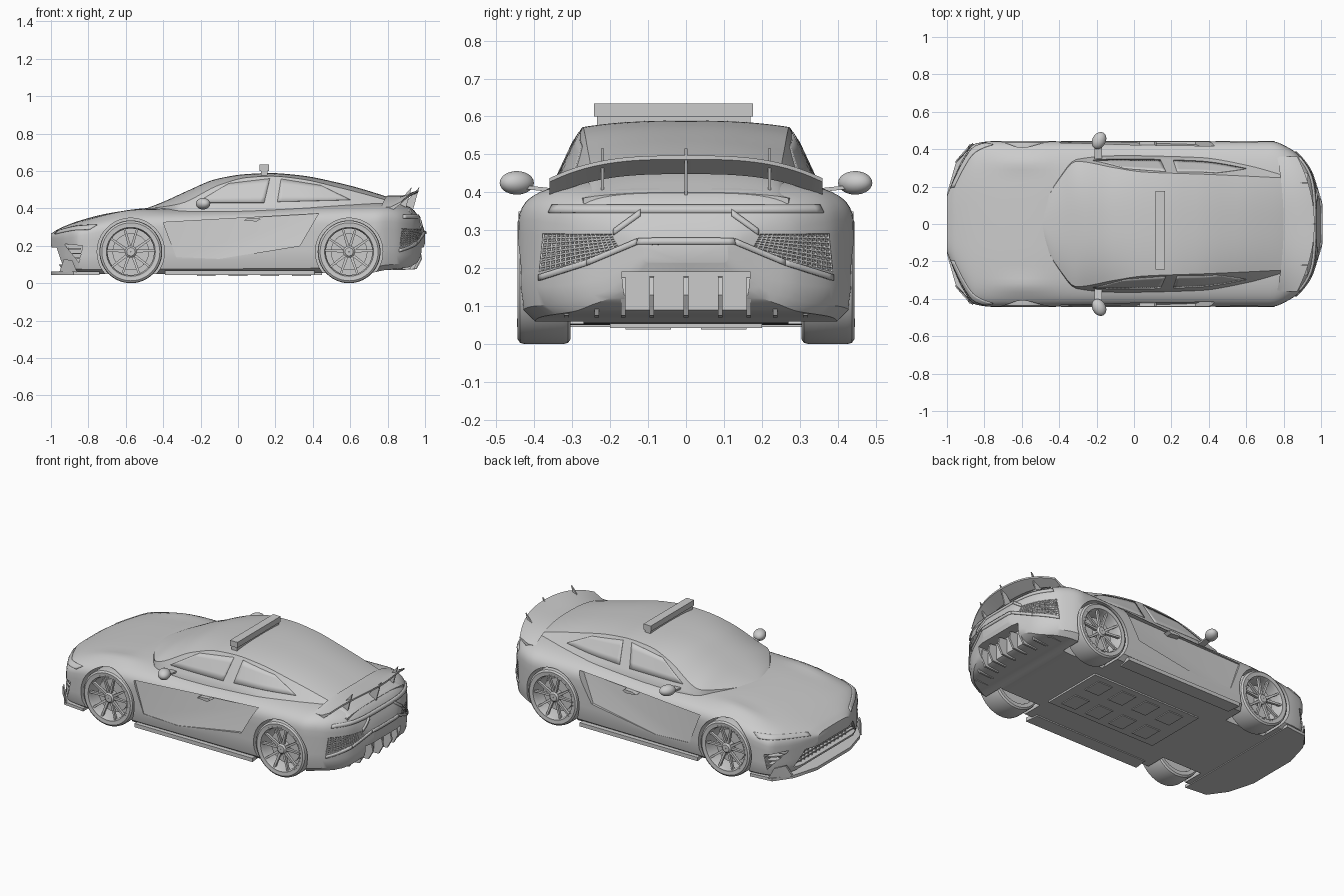
import bpy, bmesh, math
from mathutils import Vector, Matrix
from mathutils.bvhtree import BVHTree

if "Cube" in bpy.data.objects:
    bpy.data.objects.remove(bpy.data.objects["Cube"])


def add(name, bm, mirror=False):
    bmesh.ops.recalc_face_normals(bm, faces=bm.faces)
    me = bpy.data.meshes.new(name)
    bm.to_mesh(me)
    bm.free()
    ob = bpy.data.objects.new(name, me)
    bpy.context.collection.objects.link(ob)
    if mirror:
        ob.modifiers.new("mirror", 'MIRROR').use_axis = (False, True, False)
    return ob


def hull(name, pts, mirror=False):
    bm = bmesh.new()
    for p in pts:
        bm.verts.new(p)
    bmesh.ops.convex_hull(bm, input=bm.verts)
    bmesh.ops.dissolve_limit(bm, angle_limit=0.01, verts=bm.verts, edges=bm.edges)
    return add(name, bm, mirror)


def box(name, x, y, z, mirror=False):
    return hull(name, [(a, b, c) for a in x for b in y for c in z], mirror)


def rings(name, loops, cap=True, wrap=False, mirror=False):
    """Skin a row of closed loops."""
    bm = bmesh.new()
    rows = [[bm.verts.new(p) for p in l] for l in loops]
    n = len(rows[0])
    for a, b in zip(rows, rows[1:] + (rows[:1] if wrap else [])):
        for i in range(n):
            bm.faces.new((a[i], a[(i + 1) % n], b[(i + 1) % n], b[i]))
    if cap and not wrap:
        bm.faces.new(rows[0])
        bm.faces.new(rows[-1])
    return add(name, bm, mirror)


def curve(*p):
    """Monotone cubic through (x, value) points."""
    k = [(b[1] - a[1]) / (b[0] - a[0]) for a, b in zip(p, p[1:])]
    m = [k[0]] + [2 * a * b / (a + b) if a * b > 0 else 0 for a, b in zip(k, k[1:])] + [k[-1]]

    def f(x):
        i = max(j for j in range(len(p) - 1) if j == 0 or x >= p[j][0])
        h = p[i + 1][0] - p[i][0]
        t = (x - p[i][0]) / h
        return ((2*t**3 - 3*t*t + 1) * p[i][1] + (t**3 - 2*t*t + t) * h * m[i]
                + (3*t*t - 2*t**3) * p[i + 1][1] + (t**3 - t*t) * h * m[i + 1])
    return f


def full(x, half):
    """Close a half section (y, z) that runs from bottom centre to top centre."""
    return [(x, y, z) for y, z in half] + [(x, -y, z) for y, z in half[-2:0:-1]]


def cut(ob, cutter):
    mod = ob.modifiers.new("cut", 'BOOLEAN')
    mod.operation, mod.object, mod.solver = 'DIFFERENCE', cutter, 'EXACT'
    bpy.context.view_layer.objects.active = ob
    bpy.ops.object.modifier_apply(modifier=mod.name)
    bpy.data.objects.remove(cutter)


def tree(ob):
    return BVHTree.FromPolygons([v.co for v in ob.data.vertices], [p.vertices for p in ob.data.polygons])


def patch(name, bvh, c, d, thick=0.006, nu=16, nv=4, mirror=True, lattice=False):
    """Four-cornered panel projected on a surface along direction d."""
    c, d = [Vector(p) for p in c], Vector(d).normalized()
    bm, grid = bmesh.new(), []
    for j in range(nv + 1):
        row = []
        for i in range(nu + 1):
            p = c[0].lerp(c[1], i / nu).lerp(c[3].lerp(c[2], i / nu), j / nv)
            hit = bvh.ray_cast(p - d * 0.3, d)[0] or bvh.find_nearest(p)[0]
            row.append(bm.verts.new(hit))
        grid.append(row)
    for a, b in zip(grid, grid[1:]):
        for i in range(nu):
            bm.faces.new((a[i], a[i + 1], b[i + 1], b[i]))
    ob = add(name, bm, mirror)
    mod = ob.modifiers.new("thick", 'WIREFRAME' if lattice else 'SOLIDIFY')
    mod.thickness, mod.offset = thick, 0
    return ob


# Lower body
zc = curve((-1, .265), (-.96, .29), (-.845, .335), (-.685, .375), (-.47, .402), (0, .41), (.5, .43),
           (.785, .435), (.91, .41), (.945, .385), (.985, .315), (1, .27))
zb = curve((-1, .2), (-.97, .13), (-.94, .075), (-.85, .055), (-.7, .05), (.7, .055), (.785, .07),
           (.91, .085), (.963, .117), (.985, .17), (1, .215))
bw = curve((-1, .15), (-.957, .26), (-.92, .34), (-.85, .43), (-.75, .443), (0, .44), (.73, .443),
           (.84, .4), (.94, .29), (.985, .16), (1, .11))


def body_section(x):
    w, b, t = bw(x), zb(x), zc(x)
    m = b + (t - b) * .6
    half = [(0, b), (w * .9, b), (w * .975, b + .12 * (m - b)), (w, b + .35 * (m - b)), (w, (b + m) / 2 + .04 * (m - b))]
    for i in range(17):
        a = i / 16 * math.pi / 2
        y = w * max(math.cos(a), 0) ** (2 / 3.6) if i < 16 else 0
        z = m + (t - m) * math.sin(a) ** (2 / 3.6)
        z += .012 * math.exp(-((y - .33) / .05) ** 2 - ((x + .6) / .15) ** 2) * (i > 3)
        half.append((y, z))
    return full(x, half)


body = rings("body", [body_section(math.sin(math.pi / 2 * (i / 48 - 1))) for i in range(97)])
skin = tree(body)

# Cabin
cb = curve((-.5, .02), (-.46, .15), (-.4, .25), (-.31, .345), (-.1, .365), (.35, .365), (.6, .34), (.8, .3), (.93, .27))
ce = curve((-.5, .01), (-.46, .14), (-.4, .24), (-.31, .335), (-.1, .3), (.05, .278), (.4, .265), (.93, .24))
ze = curve((-.5, .395), (-.31, .425), (-.1, .525), (.05, .565), (.18, .572), (.33, .558), (.545, .51),
           (.7, .47), (.85, .425), (.93, .39))
zt = curve((-.5, .396), (-.4, .435), (-.257, .5), (-.12, .556), (.04, .583), (.17, .589), (.33, .577),
           (.545, .535), (.7, .493), (.84, .445), (.93, .4))


def cabin_section(x):
    half = [(0, .37), (cb(x), .37)]
    half += [(cb(x) + (ce(x) - cb(x)) * i / 5, .385 + (ze(x) - .385) * i / 5) for i in range(6)]
    half += [(ce(x) * (1 - i / 12), ze(x) + (zt(x) - ze(x)) * (1 - (1 - i / 12) ** 2.6)) for i in range(1, 13)]
    return full(x, half)


cabin = rings("cabin", [cabin_section(-.5 + 1.43 * i / 60) for i in range(61)])
glass = tree(cabin)
for name, q in (("front_side_window", [(-.22, .43), (.14, .43), (.17, .558), (-.05, .532)]),
                ("rear_side_window", [(.21, .435), (.6, .445), (.44, .522), (.23, .556)])):
    patch(name, glass, [(x, .5, z) for x, z in q], (0, -1, 0), .007)

# Wheel arches, door scoops, front and rear recesses
WX, WR = (-.573, .594), .168
for s in (1, -1):
    for x in WX:
        ring = lambda y: [(x + .18 * math.cos(a * math.pi / 32), s * y, WR + .18 * math.sin(a * math.pi / 32)) for a in range(64)]
        cut(body, rings("arch_cutter", [ring(.27), ring(.55)]))
    scoop = [(-.4, .325, .425), (.43, .372, .385), (.33, .2, .425), (-.1, .13, .438), (-.33, .14, .438)]
    cut(body, hull("scoop_cutter", [(x, s * y, z) for x, z, d in scoop for y in (d, .5)] and
                   [(x, s * y, z) for x, z, d in scoop for y in (d, .5)]))
    cut(body, hull("vent_cutter", [(x, s * y, z) for x, z in ((-.93, .21), (-.83, .2), (-.85, .11)) for y in (.33, .5)]))
cut(body, hull("grille_cutter", [(x, y, z) for x in (-1.1, -.91) for y, z in ((-.23, .19), (.23, .19), (.3, .1), (-.3, .1))]))
cut(body, hull("diffuser_cutter", [(x, y, z) for x in (.925, 1.1) for y, z in ((-.17, .19), (.17, .19), (.155, .05), (-.155, .05))]))

# Front end
for i in range(4):
    h = .29 - i * .018
    box("grille_bar", (-.935, -.9), (-h, h), (.112 + i * .021, .119 + i * .021))
for i in range(-6, 7):
    box("grille_upright", (-.93, -.9), (i * .036 - .003, i * .036 + .003), (.1, .19))
patch("headlight", skin, [(-.985, .2, .262), (-.8, .44, .287), (-.76, .43, .312), (-.965, .2, .28)], (.7, -.7, -.1), .01)
for i in range(3):
    z = .13 + i * .025
    hull("corner_vent_fin", [(x, y, z + dz) for x, y in ((-.91, .34), (-.9, .375), (-.84, .43), (-.84, .36)) for dz in (0, .007)], True)
plan = [(-1, .16), (-.955, .32), (-.88, .425), (-.74, .44), (-.74, .3)]
hull("front_splitter", [(x, s * y, z) for x, y in plan for s in (1, -1) for z in (.045, .063)])
hull("front_canard", [(x, y + dy, z) for x, y, z in ((-.955, .335, .06), (-.93, .365, .13), (-.86, .435, .06), (-.885, .415, .12)) for dy in (-.012, 0)], True)

# Sills, underbody and door handles
hull("side_skirt", [(x, y, z) for x, y in ((-.38, .36), (-.39, .445), (.4, .36), (.41, .445)) for z in (.045, .068)], True)
box("underbody_panel", (-.3, .45), (-.2, .2), (.043, .06))
for i in range(4):
    box("underbody_rib", (-.22 + i * .17, -.12 + i * .17), (.04, .16), (.038, .05), True)
hull("door_handle", [(x, y, z) for x, z in ((.03, .335), (.05, .347), (.11, .35), (.12, .342), (.1, .33)) for y in (.39, .442)], True)

# Mirrors
bm = bmesh.new()
bmesh.ops.create_uvsphere(bm, u_segments=24, v_segments=14, radius=1,
                          matrix=Matrix.Translation((-.187, .446, .425)) @ Matrix.Rotation(-.5, 4, 'Z') @ Matrix.Diagonal((.036, .048, .031, 1)))
add("wing_mirror", bm, True)
hull("mirror_stalk", [(x, y, z) for x in (-.21, -.17) for y, z in ((.345, .4), (.345, .41), (.44, .41), (.44, .42))], True)

# Roof light bar
box("light_bar", (.115, .165), (-.242, .176), (.6, .634))
box("light_bar_base", (.122, .158), (-.235, .17), (.575, .602))


# Rear wing with three upright plates
def wing_section(y):
    u = abs(y) / .36
    d, s = .06 * u ** 3, .09 * u * u
    pts = [(.8, .468), (.88, .468), (.965, .497), (.965, .487), (.89, .448)]
    return [(x - s * (x - .7) / .26, y, z - d) for x, z in pts]


rings("rear_wing", [wing_section(.36 * i / 20) for i in range(-20, 21)])
for y in (-.22, 0, .22):
    hull("wing_support", [(x - .25 * abs(y) ** 1.2, y + dy, z) for x, z in ((.87, .4), (.935, .39), (.97, .515), (.94, .48)) for dy in (-.004, .004)])

# Tail: light strip, ridges, mesh vents, diffuser fins
back = (-1, 0, 0)
patch("tail_light_strip", skin, [(1, -.36, .345), (1, .36, .345), (1, .35, .365), (1, -.35, .365)], back, .014, 40, 2, False)
patch("mesh_vent", skin, [(1, .17, .245), (1, .385, .19), (1, .375, .292), (1, .195, .29)], back, .007, 16, 8, True, True)
patch("bumper_ridge", skin, [(1, -.13, .262), (1, .13, .262), (1, .125, .278), (1, -.125, .278)], back, .016, 16, 2, False)
for name, a, b in (("bumper_ridge_side", (.128, .27), (.26, .215)), ("bumper_ridge_corner", (.26, .215), (.385, .175)),
                   ("tail_crease", (.12, .345), (.19, .295))):
    patch(name, skin, [(1, a[0], a[1] - .008), (1, b[0], b[1] - .008), (1, b[0], b[1] + .008), (1, a[0], a[1] + .008)], back, .014, 10, 2)
for y, dx in ((0, 0), (.09, .005), (.165, .015), (.235, .035), (.315, .075)):
    fin = [(x - dx, y + dy, z) for x, z in ((.86, .07), (.955, .075), (.985, .13), (.975, .175), (.9, .18)) for dy in (-.006, .006)]
    hull("diffuser_fin", fin, y > 0)


# Wheels
def lathe(name, prof, n=56):
    loops = [[(r * math.cos(a * math.tau / n), y, r * math.sin(a * math.tau / n)) for r, y in prof] for a in range(n)]
    return rings(name, loops, wrap=True)


def spoke(name, a0, a1, w):
    pts = []
    for r, a, y, k in ((.02, a0, .052, 1.2), (.134, a1, .062, .8)):
        for e in (-w * k, w * k):
            for d in (0, -.016):
                pts.append((r * math.cos(a) - e * math.sin(a), y + d, r * math.sin(a) + e * math.cos(a)))
    return hull(name, pts)


parts = [lathe("tyre", [(.132, -.068), (.155, -.07), (.165, -.063), (.168, -.05), (.168, .05), (.165, .063), (.155, .07), (.136, .068), (.132, .05)]),
         lathe("rim", [(.124, -.06), (.138, -.06), (.138, .069), (.131, .069), (.124, .05)]),
         lathe("brake_disc", [(.005, 0), (.098, 0), (.098, .015), (.005, .015)], 32),
         lathe("wheel_back", [(.004, -.062), (.13, -.062), (.13, -.05), (.004, -.05)], 32),
         lathe("hub", [(.002, 0), (.032, 0), (.032, .052), (.022, .061), (.002, .061)], 24)]
for i in range(5):
    a = math.tau * i / 5 + math.pi / 2
    parts += [spoke("spoke", a + s * .16, a + s * .27, .0065) for s in (1, -1)]
for p in parts:
    for i, (x, s) in enumerate([(x, s) for x in WX for s in (1, -1)]):
        ob = p
        if i < 3:
            ob = p.copy()
            ob.data = p.data.copy()
            bpy.context.collection.objects.link(ob)
        ob.location = (x, s * .374, WR)
        ob.rotation_euler.z = 0 if s > 0 else math.pi

# Smooth shading with crisp edges
bpy.ops.object.select_all(action='DESELECT')
for ob in bpy.context.scene.objects:
    ob.select_set(True)
bpy.context.view_layer.objects.active = body
bpy.ops.object.shade_smooth_by_angle(angle=math.radians(32))
